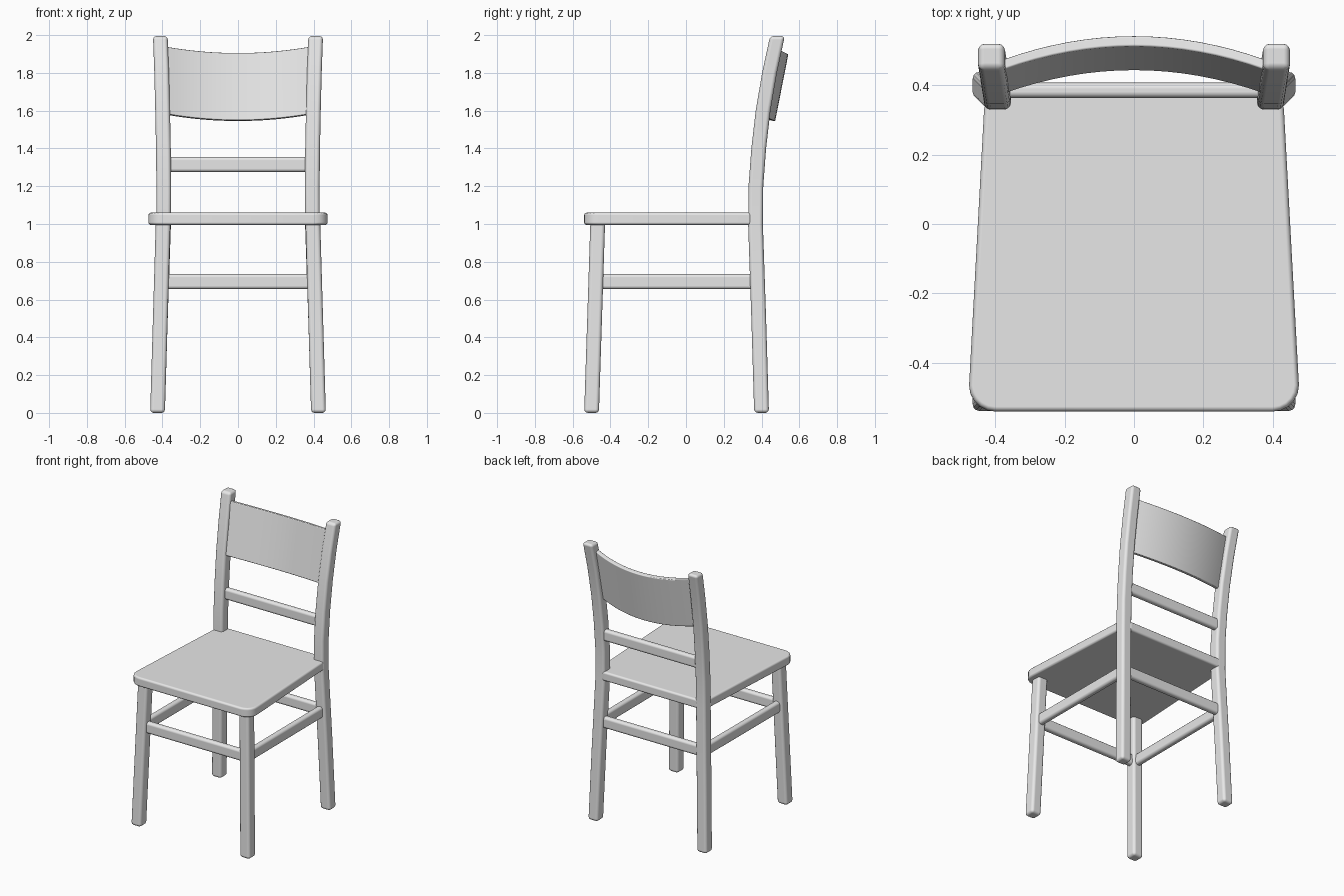
import bpy
import bmesh
from math import sin, cos, pi
from mathutils import Vector

old = bpy.data.objects.get("Cube")
if old:
    bpy.data.objects.remove(old, do_unlink=True)

GREY = (0.8, 0.8, 0.8, 1.0)
paint = bpy.data.materials.new("light grey")
paint.use_nodes = True
paint.diffuse_color = GREY
paint.node_tree.nodes["Principled BSDF"].inputs["Base Color"].default_value = GREY


def loft(name, rings, bevel, segments=3):
    """Skin equal-length rings of points, cap both ends and round the edges."""
    bm = bmesh.new()
    loops = [[bm.verts.new(p) for p in ring] for ring in rings]
    for a, b in zip(loops, loops[1:]):
        for i in range(len(a)):
            j = (i + 1) % len(a)
            bm.faces.new((a[i], a[j], b[j], b[i]))
    bm.faces.new(loops[0][::-1])
    bm.faces.new(loops[-1])
    bmesh.ops.recalc_face_normals(bm, faces=bm.faces[:])
    for face in bm.faces:
        face.smooth = True
    mesh = bpy.data.meshes.new(name)
    bm.to_mesh(mesh)
    bm.free()
    mesh.materials.append(paint)
    obj = bpy.data.objects.new(name, mesh)
    bpy.context.collection.objects.link(obj)
    mod = obj.modifiers.new("Rounded edges", 'BEVEL')
    mod.width = bevel
    mod.segments = segments
    mod.limit_method = 'ANGLE'
    mod.angle_limit = pi / 6
    mod.harden_normals = True
    return obj


def square(x, y, z, half=0.039):
    return [(x + sx * half, y + sy * half, z)
            for sx, sy in ((-1, -1), (1, -1), (1, 1), (-1, 1))]


def rail(name, start, end, height=0.08, depth=0.044):
    """Horizontal bar with a rounded upright section."""
    a, b = Vector(start), Vector(end)
    side = (b - a).cross(Vector((0, 0, 1))).normalized() * depth / 2
    up = Vector((0, 0, height / 2))
    ring = (-side - up, side - up, side + up, -side + up)
    loft(name, [[p + c for c in ring] for p in (a, b)], 0.018)


# Legs: the rear pair splays at the foot and sweeps back above the seat
FRONT_LEG = [(0.426, -0.5, 0), (0.396, -0.467, 1.02)]
REAR_LEG = [(0.426, 0.4, 0), (0.411, 0.385, 0.5), (0.394, 0.368, 1.0),
            (0.393, 0.37, 1.2), (0.395, 0.385, 1.4), (0.399, 0.408, 1.6),
            (0.404, 0.442, 1.8), (0.411, 0.484, 1.995)]
for label, s in (("left", 1), ("right", -1)):
    for part, path in (("front_leg", FRONT_LEG), ("rear_leg", REAR_LEG)):
        loft(f"{label}_{part}", [square(s * x, y, z) for x, y, z in path], 0.019)
    rail(f"{label}_side_rail", (s * 0.405, -0.475, 0.695), (s * 0.402, 0.375, 0.695))

# Cross rails
rail("front_rail", (-0.4, -0.477, 0.695), (0.4, -0.477, 0.695))
rail("rear_rail", (-0.4, 0.378, 0.695), (0.4, 0.378, 0.695))
rail("back_rail", (-0.39, 0.385, 1.315), (0.39, 0.385, 1.315))

# Seat: tapered board with round front corners, notched around the rear legs
R = 0.075
half = []
for i in range(6):
    t = i / 5 * pi / 2
    half.append((0.475 - R + R * sin(t), -0.54 + R - R * cos(t)))
half += [(0.431, 0.345), (0.375, 0.345), (0.375, 0.408)]
outline = half + [(-x, y) for x, y in reversed(half)]
loft("seat", [[(x, y, z) for x, y in outline] for z in (0.995, 1.06)], 0.014)

# Backrest: bowed, backward leaning board
slices = []
for i in range(17):
    u = i / 8 - 1
    bow = 1 - u * u
    y, drop = 0.068 * bow, 0.033 * bow
    slices.append([(0.378 * u, 0.374 + y, 1.583 - drop),
                   (0.378 * u, 0.404 + y, 1.577 - drop),
                   (0.378 * u, 0.474 + y, 1.933 - drop),
                   (0.378 * u, 0.444 + y, 1.939 - drop)])
loft("backrest", slices, 0.006, 2)
